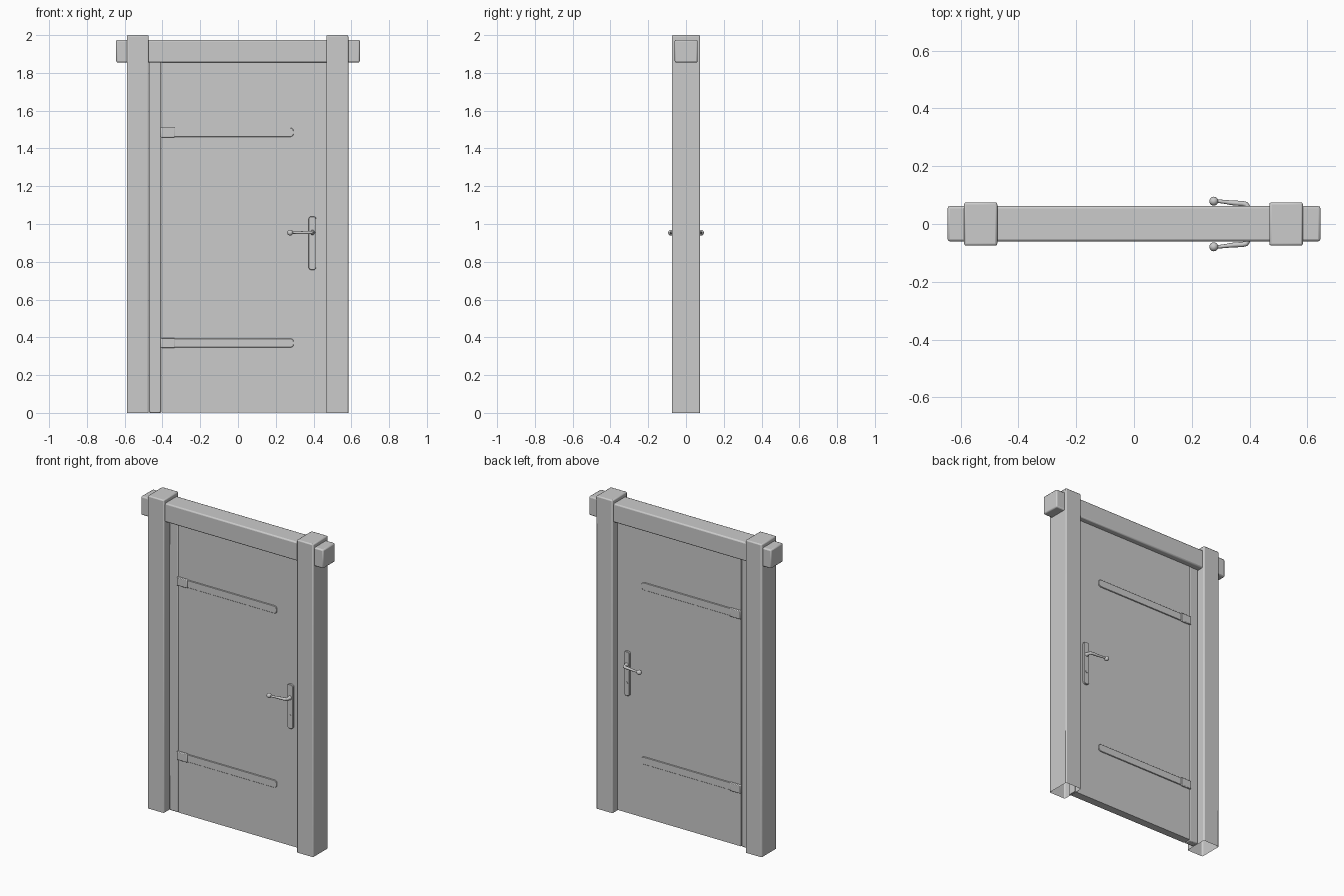
import bpy, bmesh, math
from mathutils import Vector

if "Cube" in bpy.data.objects:
    bpy.data.objects.remove(bpy.data.objects["Cube"])


def finish(bm, name, mirror=False, bevel=0.0, segments=2):
    bmesh.ops.recalc_face_normals(bm, faces=bm.faces)
    me = bpy.data.meshes.new(name)
    bm.to_mesh(me)
    bm.free()
    ob = bpy.data.objects.new(name, me)
    bpy.context.collection.objects.link(ob)
    if bevel:
        m = ob.modifiers.new("bevel", "BEVEL")
        m.width, m.segments, m.limit_method = bevel, segments, "ANGLE"
    if mirror:
        m = ob.modifiers.new("mirror", "MIRROR")
        m.use_axis = (False, True, False)
    bpy.ops.object.select_all(action="DESELECT")
    ob.select_set(True)
    bpy.context.view_layer.objects.active = ob
    bpy.ops.object.shade_smooth_by_angle(angle=math.radians(35))
    return ob


def box(name, lo, hi, bevel=0.0, open_bottom=False, mirror=False):
    bm = bmesh.new()
    bmesh.ops.create_cube(bm, size=1)
    lo, hi = Vector(lo), Vector(hi)
    for v in bm.verts:
        v.co = Vector(lo[i] + (v.co[i] + 0.5) * (hi[i] - lo[i]) for i in range(3))
    if open_bottom:
        low = [f for f in bm.faces if all(v.co.z < lo.z + 1e-5 for v in f.verts)]
        bmesh.ops.delete(bm, geom=low, context="FACES")
    return finish(bm, name, mirror, bevel)


def rounded_plate(name, x0, x1, z0, z1, r, y_in, y_out, left_round=True):
    # Rounded outline in the XZ plane, extruded outward to the front
    bm = bmesh.new()
    corners = [(x1, z1, 0, 1), (x0, z1, 90, left_round),
               (x0, z0, 180, left_round), (x1, z0, 270, 1)]
    verts = []
    for cx, cz, a0, rounded in corners:
        if not rounded:
            verts.append(bm.verts.new((cx, y_in, cz)))
            continue
        ox = cx - r if cx == x1 else cx + r
        oz = cz - r if cz == z1 else cz + r
        for k in range(5):
            a = math.radians(a0 + k * 22.5)
            verts.append(bm.verts.new((ox + r * math.cos(a), y_in, oz + r * math.sin(a))))
    face = bm.faces.new(verts)
    ext = bmesh.ops.extrude_face_region(bm, geom=[face])["geom"]
    for v in ext:
        if isinstance(v, bmesh.types.BMVert):
            v.co.y = y_out
    return finish(bm, name, True, 0.002, 1)


def tube(name, points, n=12):
    # Round tube through (x, y, z, radius) stations, bending in the XY plane
    bm = bmesh.new()
    rings = []
    for i, p in enumerate(points):
        a = Vector(points[max(i - 1, 0)][:3])
        b = Vector(points[min(i + 1, len(points) - 1)][:3])
        t = (b - a).normalized()
        up = Vector((0, 0, 1))
        side = t.cross(up).normalized()
        rings.append([bm.verts.new(Vector(p[:3]) + p[3] * (
            math.cos(2 * math.pi * k / n) * side + math.sin(2 * math.pi * k / n) * up))
            for k in range(n)])
    for r0, r1 in zip(rings, rings[1:]):
        for k in range(n):
            bm.faces.new((r0[k], r0[(k + 1) % n], r1[(k + 1) % n], r1[k]))
    bm.faces.new(rings[0])
    bm.faces.new(rings[-1])
    return finish(bm, name, True)


# Frame: two posts and a through beam
box("left_post", (-0.588, -0.075, 0), (-0.473, 0.075, 2), 0.007, True)
box("right_post", (0.468, -0.075, 0), (0.584, 0.075, 2), 0.007, True)
box("top_beam", (-0.645, -0.06, 1.855), (0.645, 0.062, 1.975), 0.008)

# Door leaf and hinge-side strip
box("door_leaf", (-0.405, -0.025, 0.003), (0.475, 0.025, 1.86))
box("hinge_strip", (-0.471, -0.023, 0), (-0.407, 0.023, 1.86), 0.006)

# Strap hinges on both faces
for label, z in (("upper", 1.485), ("lower", 0.37)):
    rounded_plate(label + "_hinge_strap", -0.37, 0.295, z - 0.024, z + 0.024,
                  0.018, -0.02, -0.031, False)
    box(label + "_hinge_knuckle", (-0.41, -0.036, z - 0.027),
        (-0.335, -0.02, z + 0.027), 0.004, mirror=True)

# Handle plate, keyhole boss and lever on both faces
rounded_plate("handle_plate", 0.374, 0.414, 0.757, 1.04, 0.014, -0.02, -0.038)
tube("keyhole_boss", [(0.394, -0.03, 0.84, 0.009), (0.394, -0.041, 0.84, 0.009),
                      (0.394, -0.041, 0.84 , 0.005), (0.394, -0.038, 0.84, 0.005)][:2])
tube("lever", [(0.394, -0.035, 0.955, 0.014), (0.394, -0.045, 0.955, 0.011),
               (0.393, -0.060, 0.955, 0.009), (0.388, -0.068, 0.955, 0.009),
               (0.375, -0.071, 0.955, 0.009), (0.340, -0.073, 0.954, 0.008),
               (0.310, -0.077, 0.954, 0.0065), (0.280, -0.080, 0.954, 0.006)])
bm = bmesh.new()
bmesh.ops.create_uvsphere(bm, u_segments=16, v_segments=10, radius=0.0155)
bmesh.ops.translate(bm, verts=bm.verts, vec=(0.276, -0.079, 0.954))
finish(bm, "lever_knob", True)
